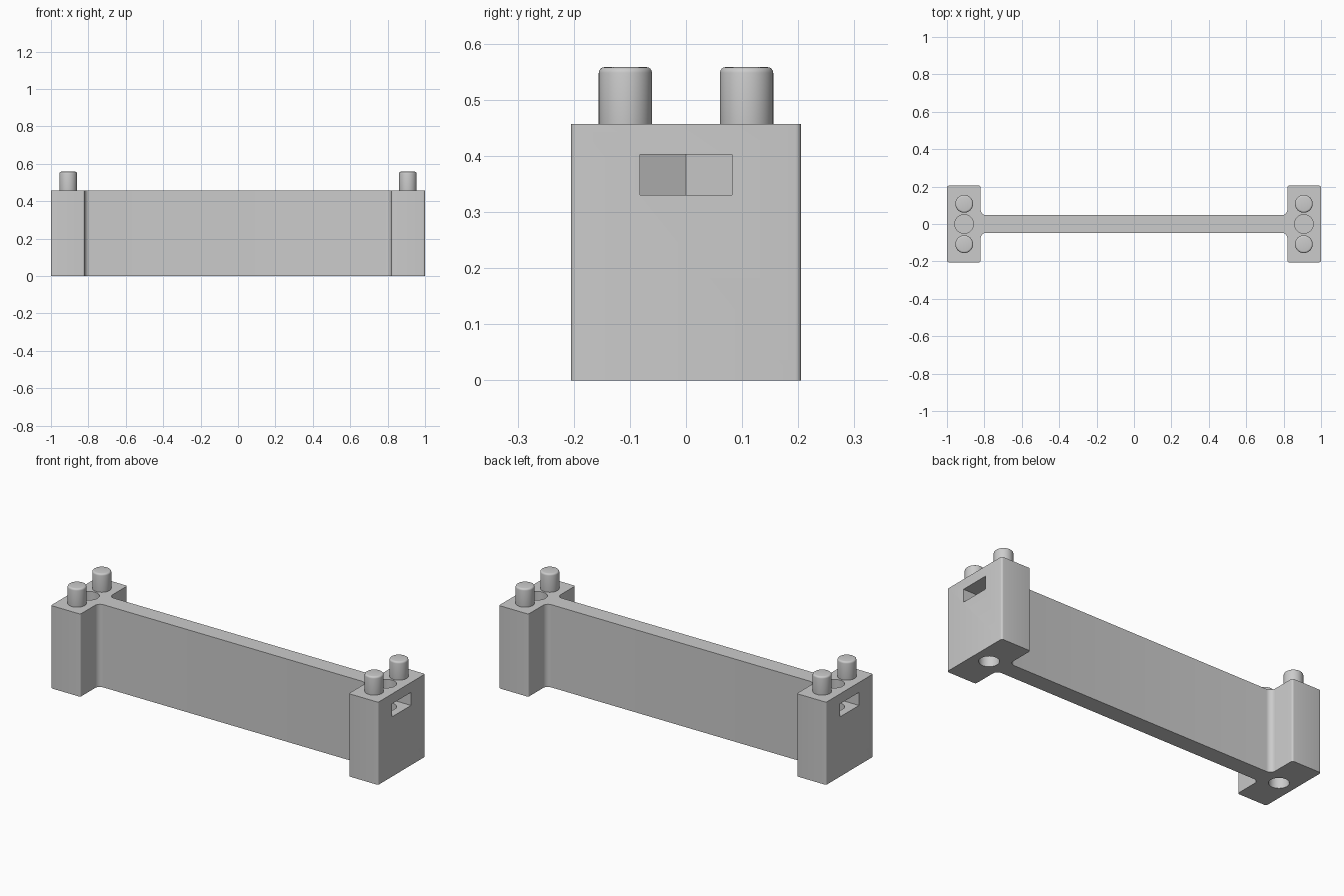
import bpy, bmesh, math

cube = bpy.data.objects.get("Cube")
if cube:
    bpy.data.objects.remove(cube, do_unlink=True)

HEIGHT = 0.457                     # top of the body
END_X, INNER_X = 1.0, 0.82         # outer and inner faces of the end blocks
END_Y, WEB_Y = 0.205, 0.047        # half depths of end blocks and web
POST_X, PEG_Y = 0.908, 0.108       # peg and hole centres
SLOT_LOW, SLOT_HIGH = 0.33, 0.402

grey = bpy.data.materials.new("light_grey")
grey.use_nodes = True
grey.diffuse_color = (0.6, 0.6, 0.6, 1)
grey.node_tree.nodes["Principled BSDF"].inputs["Base Color"].default_value = (0.6, 0.6, 0.6, 1)


def arc(cx, cy, r, start, end, steps=8):
    angles = [math.radians(start + (end - start) * i / steps) for i in range(steps + 1)]
    return [(cx + r * math.cos(a), cy + r * math.sin(a)) for a in angles]


def circle(cx, cy, r, sides=48):
    return arc(cx, cy, r, 0, 360, sides)[:-1]


def prism(name, outline, low, high):
    """Extrude a flat outline from one height to another."""
    bm = bmesh.new()
    base = bm.faces.new([bm.verts.new((x, y, low)) for x, y in outline])
    top = bmesh.ops.extrude_face_region(bm, geom=[base])["geom"]
    moved = [v for v in top if isinstance(v, bmesh.types.BMVert)]
    bmesh.ops.translate(bm, vec=(0, 0, high - low), verts=moved)
    bmesh.ops.recalc_face_normals(bm, faces=bm.faces)
    mesh = bpy.data.meshes.new(name)
    bm.to_mesh(mesh)
    bm.free()
    mesh.materials.append(grey)
    obj = bpy.data.objects.new(name, mesh)
    bpy.context.collection.objects.link(obj)
    return obj


def activate(obj):
    bpy.ops.object.select_all(action="DESELECT")
    obj.select_set(True)
    bpy.context.view_layer.objects.active = obj


def cut(target, cutter):
    cutter.hide_render = True
    mod = target.modifiers.new("cut", "BOOLEAN")
    mod.operation = "DIFFERENCE"
    mod.solver = "EXACT"
    mod.object = cutter
    activate(target)
    bpy.ops.object.modifier_apply(modifier=mod.name)
    bpy.data.objects.remove(cutter, do_unlink=True)


# Body: one quarter of the I-shaped outline, mirrored both ways
fillet, corner = 0.03, 0.01
quarter = (arc(INNER_X - fillet, WEB_Y + fillet, fillet, -90, 0)
           + arc(INNER_X + corner, END_Y - corner, corner, 180, 90, 5)
           + arc(END_X - corner, END_Y - corner, corner, 90, 0, 5))
right_half = quarter + [(x, -y) for x, y in reversed(quarter)]
body = prism("body", right_half + [(-x, -y) for x, y in right_half], 0, HEIGHT)

for side, s in (("left", 1), ("right", -1)):
    # Nut slot: open at the end face, pointed at the inner end
    half = 0.082
    tip = half / math.cos(math.radians(30))
    slot = [(POST_X - tip, 0), (POST_X - tip / 2, -half), (END_X + 0.1, -half),
            (END_X + 0.1, half), (POST_X - tip / 2, half)]
    cut(body, prism("slot_cutter", [(s * x, y) for x, y in slot], SLOT_LOW, SLOT_HIGH))

    # Bolt holes above and below, with a thin web left over the slot
    hole = circle(s * POST_X, 0, 0.05)
    cut(body, prism("lower_hole_cutter", hole, -0.1, SLOT_LOW + 0.02))
    cut(body, prism("upper_hole_cutter", hole, SLOT_HIGH + 0.008, HEIGHT + 0.1))

    # Locating pegs with rounded top rims
    for place, t in (("front", -1), ("back", 1)):
        peg = prism(f"{side}_{place}_peg", circle(s * POST_X, t * PEG_Y, 0.0475),
                    HEIGHT - 0.01, 0.558)
        bevel = peg.modifiers.new("rounded_rim", "BEVEL")
        bevel.width = 0.01
        bevel.segments = 4
        bevel.limit_method = "ANGLE"
        bevel.angle_limit = math.radians(40)
        activate(peg)
        bpy.ops.object.modifier_apply(modifier=bevel.name)
        # Sink the rounded lower rim into the block
        for v in peg.data.vertices:
            if v.co.z < HEIGHT + 0.01:
                v.co.z -= 0.015
        bpy.ops.object.shade_smooth_by_angle(angle=math.radians(35))

activate(body)
bpy.ops.object.shade_smooth_by_angle(angle=math.radians(30))
